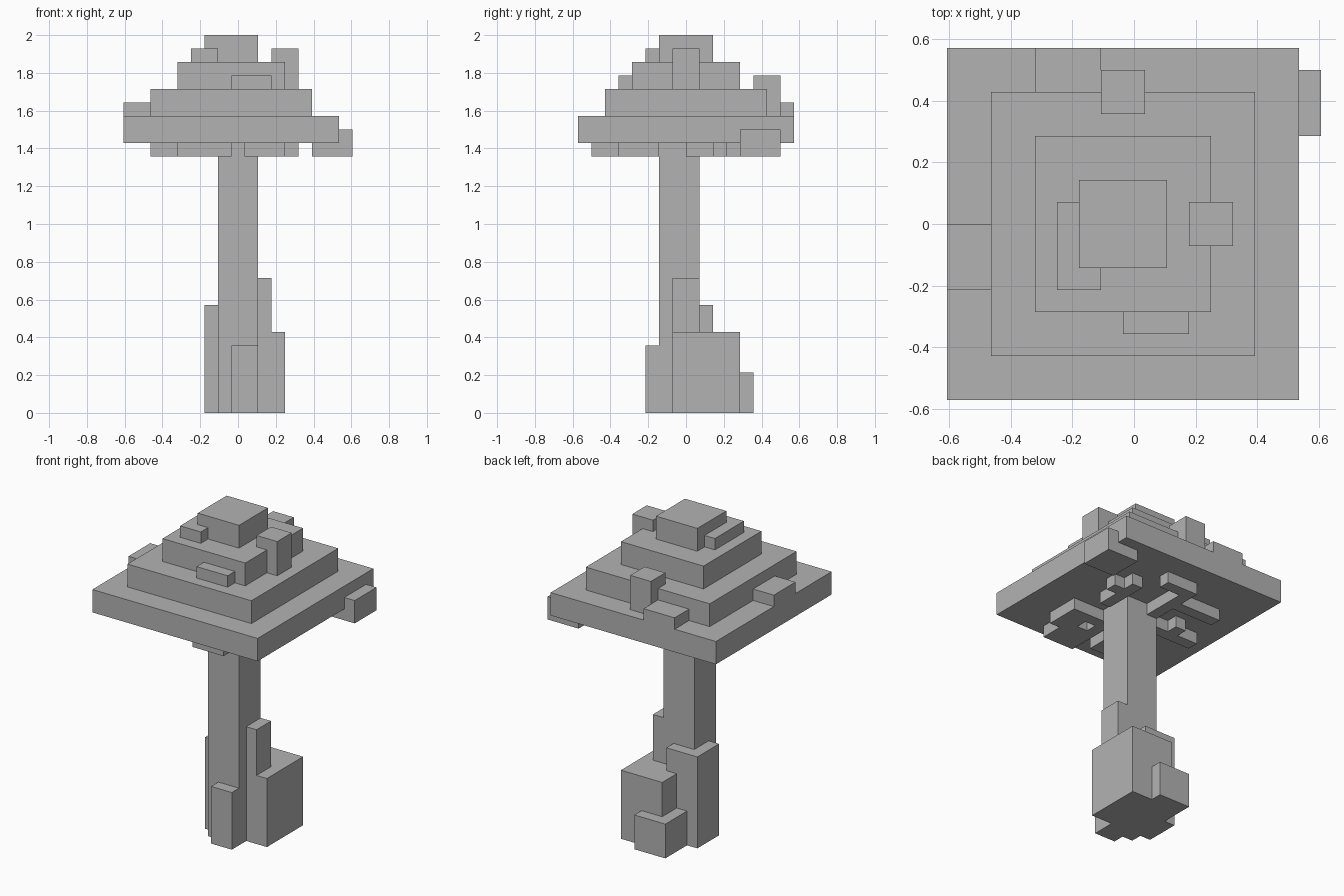
import bpy
import bmesh
from mathutils import Matrix, Vector

cube = bpy.data.objects.get("Cube")
if cube:
    bpy.data.objects.remove(cube)

UNIT = 1 / 14                      # edge of one block
ORIGIN = Vector((8.5, 8, 0))       # centre of the block grid

stone = bpy.data.materials.new("plain grey")
stone.use_nodes = True
stone.diffuse_color = (0.45, 0.45, 0.45, 1)
stone.node_tree.nodes["Principled BSDF"].inputs["Base Color"].default_value = stone.diffuse_color


def blocks(name, *boxes):
    """One flat-shaded object from boxes given as x, y and z block ranges."""
    bm = bmesh.new()
    for xs, ys, zs in boxes:
        low = (Vector((xs[0], ys[0], zs[0])) - ORIGIN) * UNIT
        high = (Vector((xs[1], ys[1], zs[1])) - ORIGIN) * UNIT
        size = high - low
        matrix = Matrix.Translation((low + high) / 2) @ Matrix.Diagonal((*size, 1))
        bmesh.ops.create_cube(bm, size=1, matrix=matrix)
    mesh = bpy.data.meshes.new(name)
    bm.to_mesh(mesh)
    bm.free()
    mesh.materials.append(stone)
    obj = bpy.data.objects.new(name, mesh)
    bpy.context.collection.objects.link(obj)
    return obj


# Trunk and the roots around its foot
blocks("trunk", ((7, 10), (6, 9), (0, 20)))
blocks("front_root", ((8, 10), (5, 6), (0, 5)))
blocks("large_root", ((10, 12), (7, 12), (0, 6)), ((8, 10), (9, 12), (0, 6)))
blocks("tall_root", ((10, 11), (7, 9), (6, 10)))
blocks("right_root", ((6, 7), (7, 10), (0, 8)), ((7, 9), (9, 10), (0, 8)))
blocks("back_root", ((7, 10), (10, 13), (0, 3)))

# Stepped cap, each tier two blocks high and inset by two
for tier in range(4):
    inset = 2 * tier
    span = (inset, 16 - inset)
    blocks(f"cap_tier_{tier + 1}", (span, span, (20 + inset, 22 + inset)))

# Loose lumps on the cap
blocks("top_lump", ((5, 7), (5, 9), (26, 27)))
blocks("left_lump", ((11, 13), (7, 9), (24, 27)))
blocks("front_lump", ((8, 11), (3, 4), (24, 25)))
blocks("back_lump", ((7, 9), (13, 15), (22, 25)))
blocks("right_edge_lump", ((0, 2), (5, 8), (22, 23)))
blocks("back_edge_lump", ((4, 7), (14, 16), (22, 23)))
blocks("corner_lump", ((14, 17), (12, 15), (19, 21)))


# Thin growths one block deep under the cap
def growth(name, *areas):
    blocks(name, *[(xs, ys, (19, 20)) for xs, ys in areas])


growth("left_growth", ((11, 12), (8, 12)), ((12, 13), (10, 11)))
growth("right_growth", ((2, 7), (7, 8)), ((4, 5), (8, 9)))
growth("back_growth", ((7, 10), (13, 14)), ((7, 8), (9, 13)), ((3, 7), (11, 12)))
growth("front_left_growth", ((9, 12), (1, 3)), ((9, 13), (3, 4)), ((9, 10), (4, 5)),
       ((11, 13), (4, 5)), ((9, 13), (5, 6)))
growth("front_right_growth", ((4, 8), (2, 4)))
